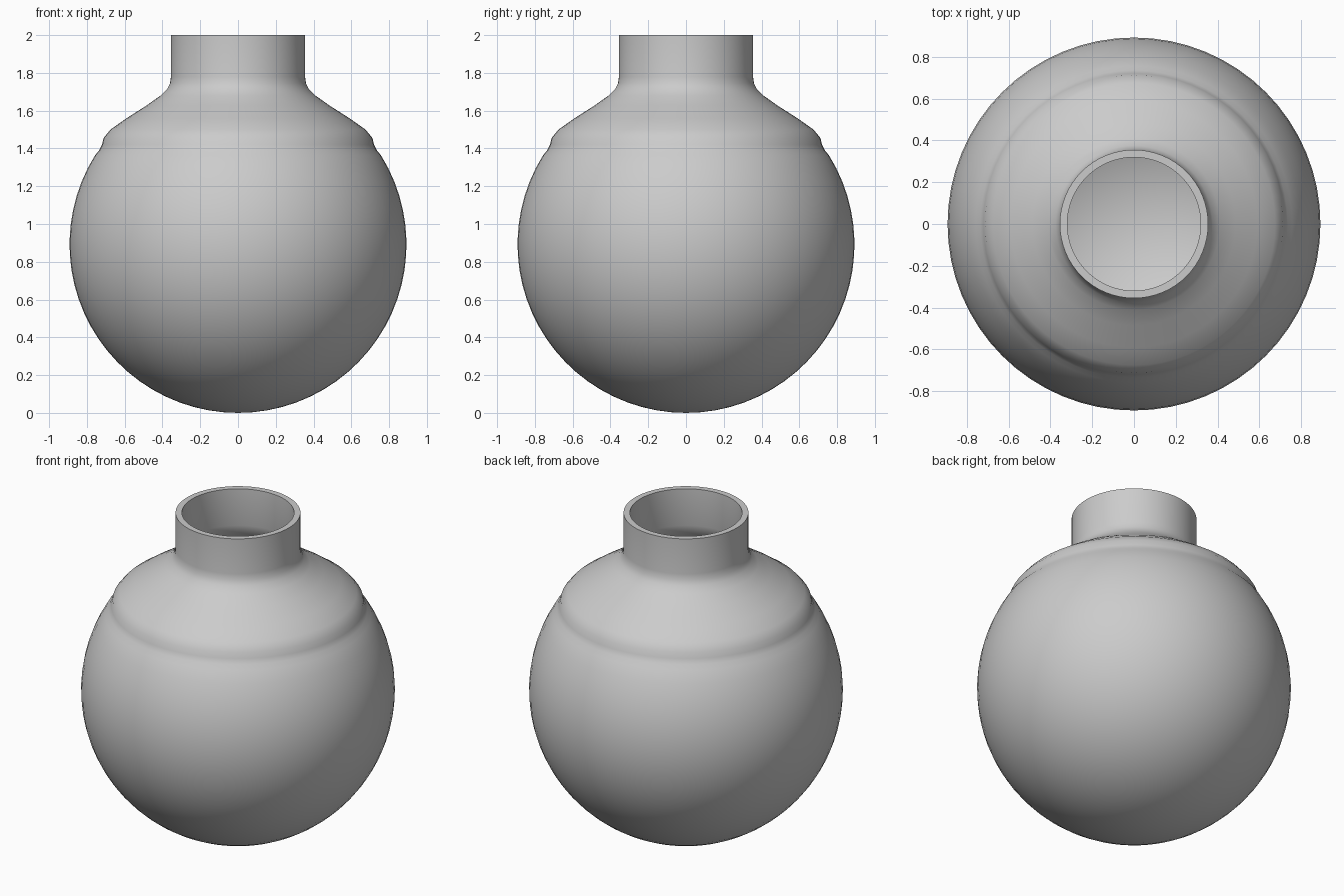
import bpy, bmesh, math

cube = bpy.data.objects.get("Cube")
if cube:
    bpy.data.objects.remove(cube, do_unlink=True)

SEGMENTS = 64
RADIUS = 0.892
WALL = 0.036

clay = bpy.data.materials.new("grey clay")
clay.use_nodes = True
colour = (0.6, 0.6, 0.6, 1)
clay.diffuse_color = colour
clay.node_tree.nodes["Principled BSDF"].inputs["Base Color"].default_value = colour


def belly(radius, end, steps=24):
    """Points (r, z) of a round belly from its bottom pole up to an angle."""
    return [(radius * math.sin(end * i / steps),
             RADIUS - radius * math.cos(end * i / steps))
            for i in range(steps + 1)]


def lathe(name, profile):
    """Revolve an (r, z) profile about the z axis."""
    bm = bmesh.new()
    verts = [bm.verts.new((r, 0, z)) for r, z in profile]
    edges = [bm.edges.new(pair) for pair in zip(verts, verts[1:])]
    bmesh.ops.spin(bm, geom=verts + edges, cent=(0, 0, 0), axis=(0, 0, 1),
                   angle=math.tau, steps=SEGMENTS)
    bmesh.ops.remove_doubles(bm, verts=bm.verts, dist=0.0005)
    bmesh.ops.recalc_face_normals(bm, faces=bm.faces)
    mesh = bpy.data.meshes.new(name)
    bm.to_mesh(mesh)
    bm.free()
    mesh.materials.append(clay)
    obj = bpy.data.objects.new(name, mesh)
    bpy.context.collection.objects.link(obj)
    bpy.ops.object.select_all(action="DESELECT")
    obj.select_set(True)
    bpy.context.view_layer.objects.active = obj
    bpy.ops.object.shade_smooth_by_angle(angle=math.radians(40))
    return obj


# Outer wall: belly, raised shoulder, flared neck base and straight neck
shoulder = [(0.735, 1.39), (0.72, 1.42), (0.712, 1.455), (0.675, 1.5),
            (0.59, 1.56), (0.485, 1.627), (0.41, 1.68), (0.375, 1.715),
            (0.36, 1.745), (0.355, 1.78), (0.355, 2.0)]
outer = belly(RADIUS, math.radians(122)) + shoulder

# Inner wall: the neck bore opening into the hollow belly
bore = [(0.355 - WALL, 2.0), (0.355 - WALL, 1.77), (0.34, 1.70),
        (0.46, 1.60), (0.565, 1.53), (0.64, 1.47), (0.68, 1.42)]
inner = belly(RADIUS - WALL, math.radians(122))[::-1]

lathe("round_vase", outer + bore + inner)
